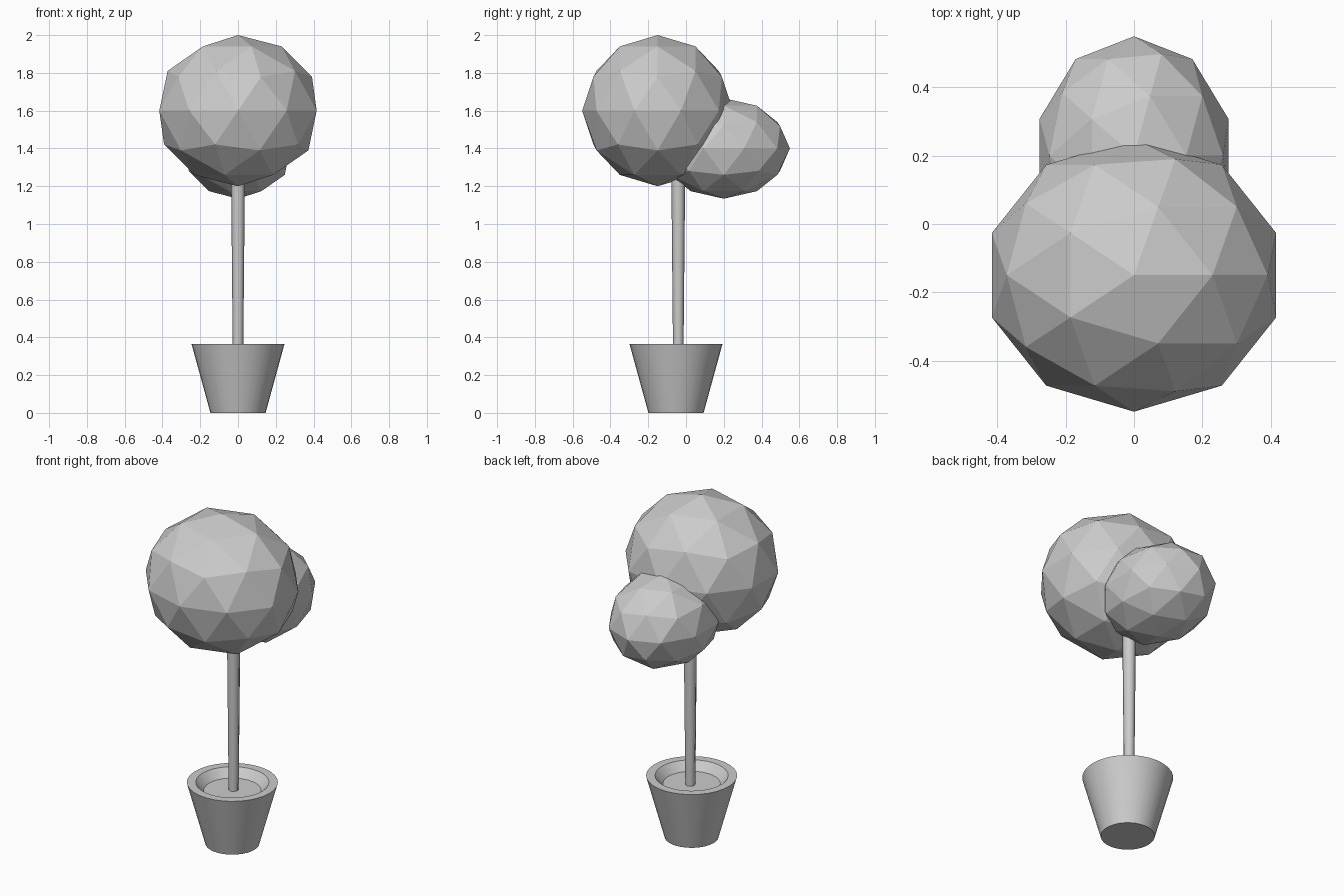
import bpy, bmesh, math

if "Cube" in bpy.data.objects:
    bpy.data.objects.remove(bpy.data.objects["Cube"])


def make_object(name, bm, smooth=False):
    bmesh.ops.recalc_face_normals(bm, faces=bm.faces)
    mesh = bpy.data.meshes.new(name)
    bm.to_mesh(mesh)
    bm.free()
    obj = bpy.data.objects.new(name, mesh)
    bpy.context.collection.objects.link(obj)
    if smooth:
        bpy.ops.object.select_all(action='DESELECT')
        obj.select_set(True)
        bpy.context.view_layer.objects.active = obj
        bpy.ops.object.shade_smooth_by_angle(angle=math.radians(46))
    return obj


def lathe(name, profile, location, sides):
    """Turn (radius, z) rings into a solid capped at both ends."""
    bm = bmesh.new()
    rings = [[bm.verts.new((r * math.cos(2 * math.pi * i / sides),
                            r * math.sin(2 * math.pi * i / sides), z))
              for i in range(sides)] for r, z in profile]
    for a, b in zip(rings, rings[1:]):
        for i in range(sides):
            j = (i + 1) % sides
            bm.faces.new((a[i], a[j], b[j], b[i]))
    bm.faces.new(rings[0][::-1])
    bm.faces.new(rings[-1])
    obj = make_object(name, bm, smooth=True)
    obj.location = location
    return obj


def foliage(name, location, radii):
    bm = bmesh.new()
    bmesh.ops.create_icosphere(bm, subdivisions=2, radius=1)
    bmesh.ops.scale(bm, vec=radii, verts=bm.verts)
    obj = make_object(name, bm)
    obj.location = location
    return obj


# Pot: tapered wall, flat rim, sloped inner lip and soil surface
lathe("pot", [(0.146, 0), (0.246, 0.364), (0.198, 0.364), (0.155, 0.316)],
      (0, -0.053, 0), 32)

# Trunk: slightly wider towards the top
lathe("trunk", [(0.0275, 0.30), (0.039, 1.5)], (0, -0.041, 0), 8)

# Faceted foliage balls
foliage("large_foliage", (0, -0.15, 1.6), (0.438, 0.40, 0.40))
foliage("small_foliage", (0, 0.20, 1.4), (0.291, 0.35, 0.266))
